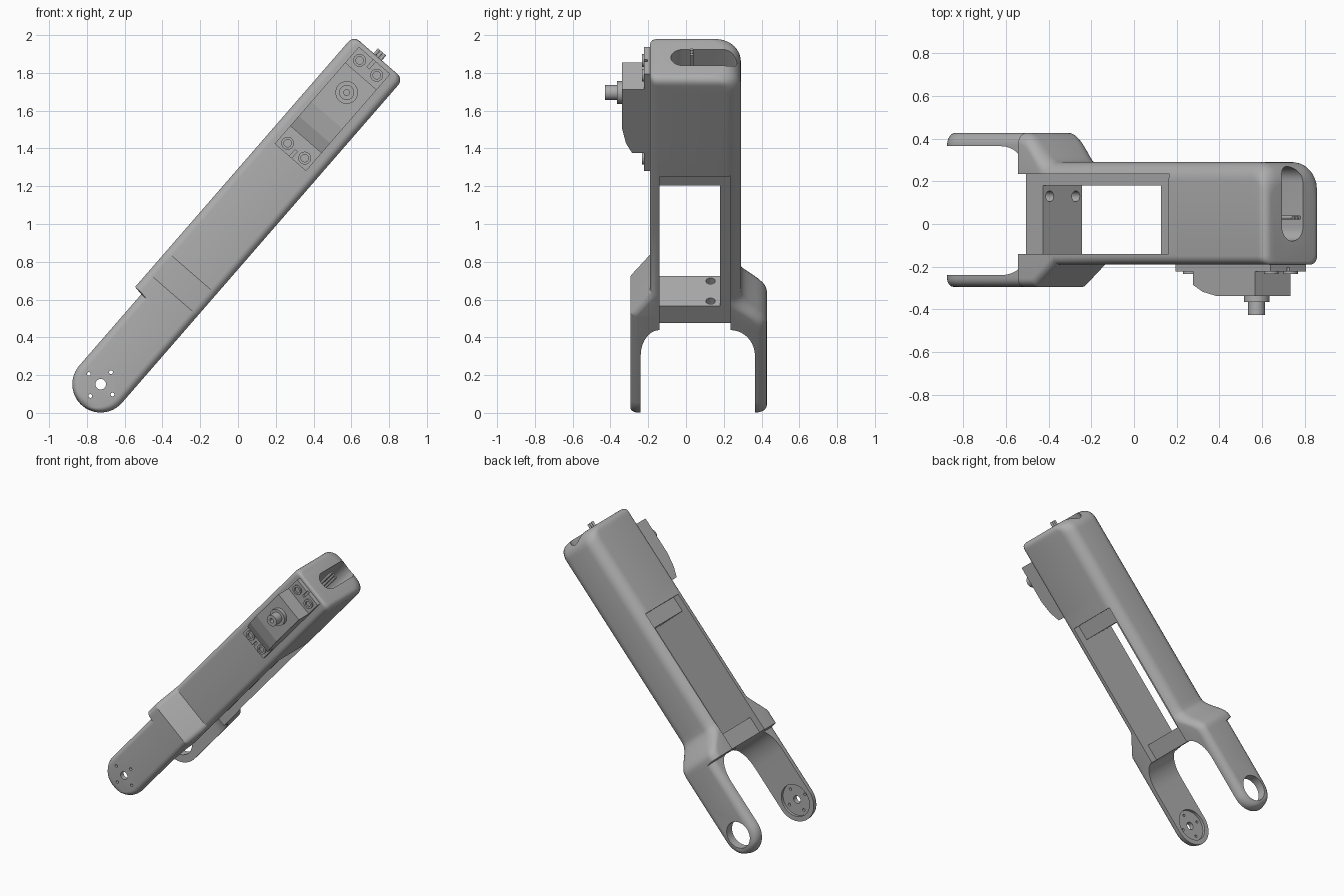
import bpy, bmesh, math
from mathutils import Vector

old = bpy.data.objects.get("Cube")
if old:
    bpy.data.objects.remove(old, do_unlink=True)

# Arm frame: u runs along the arm from the pivot, w across it, y is depth
PIVOT = Vector((-0.727, 0, 0.152))
ANGLE = math.radians(49)
U = Vector((math.cos(ANGLE), 0, math.sin(ANGLE)))
W = Vector((math.sin(ANGLE), 0, -math.cos(ANGLE)))
TIP, END = -0.15, 2.27


def place(u, w, y):
    return PIVOT + U * u + W * w + Vector((0, y, 0))


grey = bpy.data.materials.new("plain grey")
grey.use_nodes = True
colour = (0.42, 0.42, 0.42, 1)
grey.diffuse_color = colour
grey.node_tree.nodes["Principled BSDF"].inputs["Base Color"].default_value = colour


def loft(name, rings):
    """Skin a list of equal-length rings and cap both ends."""
    bm = bmesh.new()
    loops = [[bm.verts.new(p) for p in ring] for ring in rings]
    n = len(loops[0])
    for a, b in zip(loops, loops[1:]):
        for i in range(n):
            j = (i + 1) % n
            bm.faces.new((a[i], a[j], b[j], b[i]))
    bm.faces.new(loops[0])
    bm.faces.new(loops[-1])
    bmesh.ops.recalc_face_normals(bm, faces=bm.faces)
    mesh = bpy.data.meshes.new(name)
    bm.to_mesh(mesh)
    bm.free()
    mesh.materials.append(grey)
    obj = bpy.data.objects.new(name, mesh)
    bpy.context.collection.objects.link(obj)
    return obj


def prism(name, axis, points, a, b):
    """Extrude a 2D outline along u, w or y."""
    order = {"u": lambda p, t: (t, p[0], p[1]),
             "w": lambda p, t: (p[0], t, p[1]),
             "y": lambda p, t: (p[0], p[1], t)}[axis]
    return loft(name, [[place(*order(p, t)) for p in points] for t in (a, b)])


def box(name, u, w, y):
    return prism(name, "y", [(u[0], w[0]), (u[1], w[0]), (u[1], w[1]), (u[0], w[1])], *y)


def circle(cx, cy, r, n=32):
    return [(cx + r * math.cos(math.tau * i / n), cy + r * math.sin(math.tau * i / n))
            for i in range(n)]


def activate(obj):
    bpy.ops.object.select_all(action="DESELECT")
    obj.select_set(True)
    bpy.context.view_layer.objects.active = obj


def cut(obj, cutter):
    cutter.hide_render = True
    mod = obj.modifiers.new("cut", "BOOLEAN")
    mod.operation, mod.solver, mod.object = "DIFFERENCE", "EXACT", cutter
    activate(obj)
    bpy.ops.object.modifier_apply(modifier=mod.name)
    bpy.data.objects.remove(cutter, do_unlink=True)


def smooth(obj):
    activate(obj)
    bpy.ops.object.shade_smooth_by_angle(angle=math.radians(28))


def inset(r, d):
    """How far a rounded edge of radius r pulls in at distance d from the end."""
    return r - math.sqrt(max(0, r * r - (r - d) ** 2)) if d < r else 0


def ramp(u, a, b, va, vb):
    t = min(1, max(0, (u - a) / (b - a)))
    return va + (vb - va) * t


def section(u):
    """Rounded cross-section of the arm's outer shape."""
    front = ramp(u, 0.61, 0.76, -0.295, -0.19)
    t = min(1, max(0, (u - 0.53) / 0.19))
    back = 0.428 - 0.138 * t * t * (3 - 2 * t)
    left, right = (-0.15 if u < 0.504 else -0.2), 0.15
    if u < 0:
        right = math.sqrt(0.15 ** 2 - u * u)
        left = -right
    d = u - TIP
    e = END - u
    front += inset(0.035, d) + inset(0.015, e)
    back -= inset(0.055, d) + inset(0.1, e)
    left += inset(0.04, e)
    right -= inset(0.04, e)
    half = (right - left) * 0.49
    rf, rb = min(0.04, half), min(ramp(u, 0.5, 0.75, 0.055, 0.085), half)
    corners = [(left + rf, front + rf, rf, 180), (right - rf, front + rf, rf, 270),
               (right - rb, back - rb, rb, 0), (left + rb, back - rb, rb, 90)]
    ring = []
    for w, y, r, start in corners:
        for i in range(7):
            a = math.radians(start + 15 * i)
            ring.append(place(u, w + r * math.cos(a), y + r * math.sin(a)))
    return ring


# Arm shell: round fork tip, stepped shoulder, rounded far end
steps = [-0.15 * math.cos(math.radians(a)) for a in range(3, 91, 6)]
steps += [0, 0.25, 0.5, 0.508, 0.53]
steps += [0.53 + 0.19 * i / 10 for i in range(1, 11)] + [0.61, 0.76, 1.2, 1.7]
steps += [END - 0.1 * (1 - math.sin(math.radians(a))) for a in range(0, 91, 10)]
arm = loft("arm_shell", [section(u) for u in sorted(set(steps))])

# Gap between the fork arms, with an arched root
quarter = [math.radians(9 * i) for i in range(11)]
arch = [(-0.4, -0.24)]
arch += [(0.33 + 0.18 * math.sin(a), -0.14 - 0.1 * math.cos(a)) for a in quarter]
arch += [(0.33 + 0.18 * math.cos(a), 0.235 + 0.13 * math.sin(a)) for a in quarter]
arch += [(-0.4, 0.365)]
cut(arm, prism("fork_gap", "w", arch, -0.5, 0.5))

# Through window and the recessed ledges on both of its sides
cut(arm, box("window", (0.63, 1.475), (-0.5, 0.5), (-0.14, 0.18)))
for side in ((0.093, 0.5), (-0.5, -0.15)):
    cut(arm, box("ledge", (0.45, 1.585), side, (-0.14, 0.235)))

# Screw holes in the cross block
for w in (-0.108, 0.054):
    cut(arm, prism("block_hole", "u", circle(w, 0.13, 0.025, 20), 0.45, 0.8))

# Pivot holes: bearing ring at the back, horn seat and bolts at the front
cut(arm, prism("bearing_hole", "y", circle(0, 0, 0.095, 40), 0.3, 0.6))
cut(arm, prism("horn_seat", "y", circle(0, 0, 0.115, 40), -0.26, -0.1))
cut(arm, prism("axle_hole", "y", circle(0, 0, 0.028), -0.5, -0.1))
for u, w in circle(0, 0, 0.083, 4):
    cut(arm, prism("bolt_hole", "y", circle(u, w, 0.01, 12), -0.5, -0.1))

# Cable slot in the far end
slot = [(-0.025 + 0.065 * math.cos(a), y + 0.065 * math.sin(a))
        for y, start in ((0.205, 0), (-0.015, 180))
        for a in [math.radians(start + 15 * i) for i in range(13)]]
cut(arm, prism("cable_slot", "u", slot, 1.95, 2.5))
smooth(arm)

# Servo: case with a sloped lower end, on two mounting ears
MID = -0.03
case = [(1.69, -0.17), (1.69, -0.285), (1.76, -0.318), (1.86, -0.338),
        (2.135, -0.338), (2.135, -0.17)]
prism("servo_case", "w", case, MID - 0.11, MID + 0.11)
for name, u0, u1, hole in (("lower_ear", 1.565, 1.70, 1.612), ("upper_ear", 2.12, 2.245, 2.193)):
    ear = box(name, (u0, u1), (MID - 0.11, MID + 0.11), (-0.222, -0.18))
    slit_u = (u0 - 0.1, hole) if hole < 1.9 else (hole, u1 + 0.1)
    cut(ear, box("slit", slit_u, (MID - 0.008, MID + 0.008), (-0.3, -0.205)))
    for side in (-1, 1):
        w = MID + side * 0.06
        boss = prism(name + "_screw", "y", circle(hole, w, 0.034, 24), -0.234, -0.2)
        cut(boss, prism("socket", "y", circle(hole, w, 0.02, 16), -0.3, -0.222))
        smooth(boss)

# Servo output: collar, shaft and its bore
smooth(prism("servo_collar", "y", circle(2.02, MID, 0.06), -0.366, -0.33))
shaft = prism("servo_shaft", "y", circle(2.02, MID, 0.04, 24), -0.428, -0.36)
cut(shaft, prism("bore", "y", circle(2.02, MID, 0.016, 16), -0.5, -0.39))
smooth(shaft)

# Servo cables leaving through the slot
for i in (-1, 0, 1):
    smooth(prism("servo_cable", "u", circle(MID + 0.02 * i, 0.03, 0.009, 12), 1.9, 2.305))
